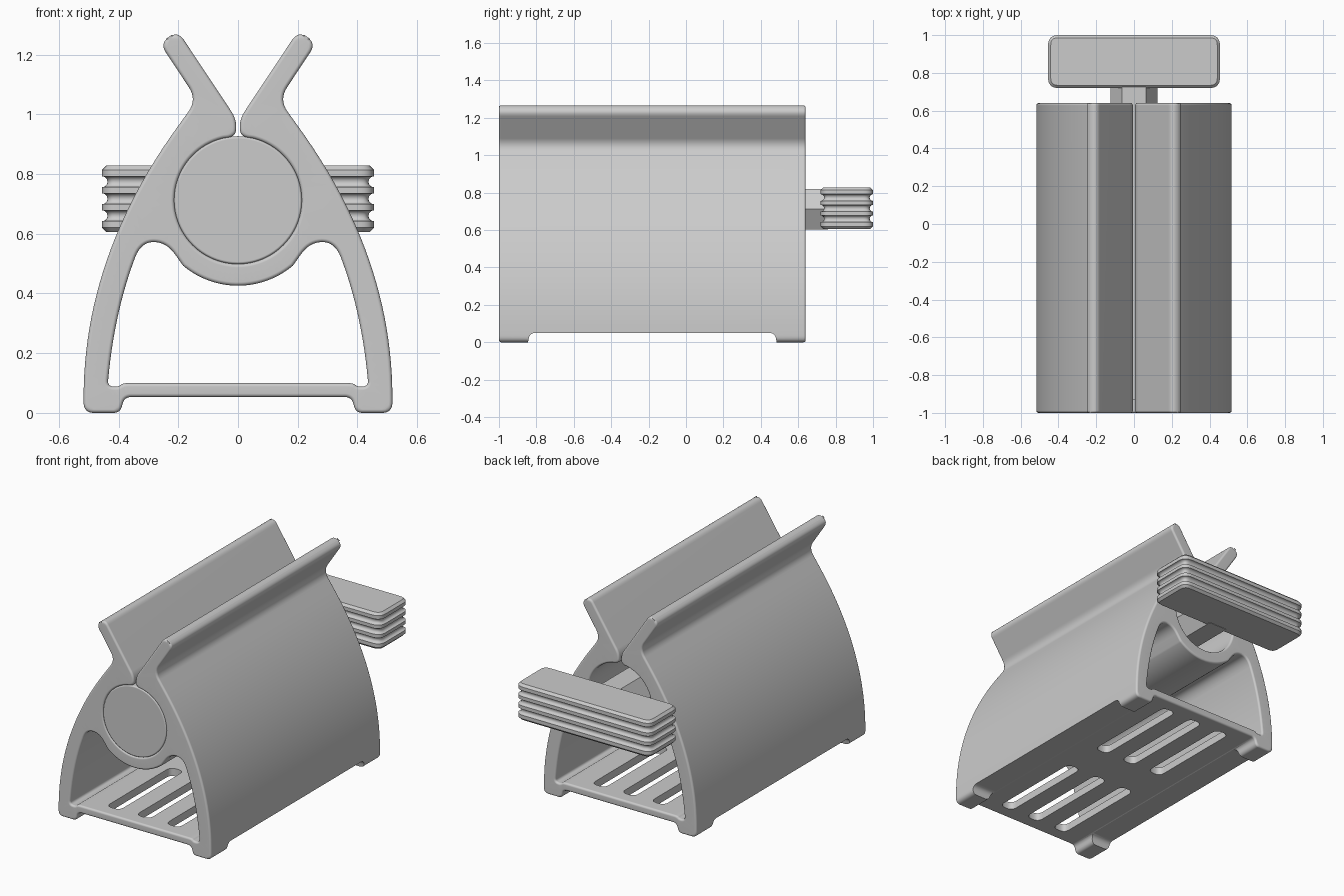
import bpy, bmesh, math
from mathutils import Vector

if "Cube" in bpy.data.objects:
    bpy.data.objects.remove(bpy.data.objects["Cube"])


def rounded(corners, closed=True):
    """Turn (x, y, tangent_in, tangent_out) corners into a smooth 2D path."""
    pts, n = [], len(corners)
    for i, (x, y, a, b) in enumerate(corners):
        p = Vector((x, y))
        if a == 0:
            pts.append(p)
            continue
        prev = Vector(corners[i - 1][:2])
        nxt = Vector(corners[(i + 1) % n][:2])
        s, e = p + (prev - p).normalized() * a, p + (nxt - p).normalized() * b
        steps = 24 if a + b > 0.2 else 8
        for k in range(steps + 1):
            t = k / steps
            pts.append(s * (1 - t) ** 2 + p * 2 * t * (1 - t) + e * t * t)
    clean = [p for i, p in enumerate(pts) if (p - pts[i - 1]).length > 1e-4]
    return clean


def inset(loop, d):
    """Move a closed 2D loop inward by d (outward when d is negative)."""
    n = len(loop)
    area = sum(loop[i - 1].cross(loop[i]) for i in range(n))
    sign = 1 if area > 0 else -1
    out = []
    for i in range(n):
        t1 = (loop[i] - loop[i - 1]).normalized()
        t2 = (loop[(i + 1) % n] - loop[i]).normalized()
        t = (t1 + t2).normalized()
        out.append(loop[i] + Vector((-t.y, t.x)) * d * sign)
    return out


def mirror_loop(half):
    return half + [Vector((-p.x, p.y)) for p in reversed(half)]


def add_loft(bm, rings, caps=True):
    vs = [[bm.verts.new(p) for p in r] for r in rings]
    n = len(vs[0])
    for a, b in zip(vs, vs[1:]):
        for i in range(n):
            j = (i + 1) % n
            bm.faces.new((a[i], a[j], b[j], b[i]))
    if caps:
        bm.faces.new(vs[0])
        bm.faces.new(vs[-1])
    return vs


def finish(bm, name):
    bmesh.ops.recalc_face_normals(bm, faces=bm.faces[:])
    me = bpy.data.meshes.new(name)
    bm.to_mesh(me)
    bm.free()
    ob = bpy.data.objects.new(name, me)
    bpy.context.collection.objects.link(ob)
    return ob


def activate(ob):
    bpy.ops.object.select_all(action='DESELECT')
    ob.select_set(True)
    bpy.context.view_layer.objects.active = ob


def smooth(ob, angle=35):
    activate(ob)
    bpy.ops.object.shade_smooth_by_angle(angle=math.radians(angle))
    mod = ob.modifiers.new("weighted", 'WEIGHTED_NORMAL')
    mod.keep_sharp = True


def xz(loop, y):
    return [Vector((p.x, y, p.y)) for p in loop]


def xy(loop, z):
    return [Vector((p.x, p.y, z)) for p in loop]


def arc(r, a0, a1, n, zc):
    """Arc corners measured in degrees from straight down."""
    out = []
    for k in range(n + 1):
        a = math.radians(a0 + (a1 - a0) * k / n)
        out.append((r * math.sin(a), zc - r * math.cos(a), 0, 0))
    return out


# Body: outer outline (bore, lip, arm, curved side, foot), right half
ZC = 0.712
outer_half = rounded(arc(0.213, 2, 166, 41, ZC) + [
    (0.006, 0.925, 0.03, 0.028), (0.006, 0.985, 0.028, 0.03),
    (0.2015, 1.2795, 0.037, 0.037), (0.262, 1.2375, 0.037, 0.037),
    (0.137, 1.049, 0.05, 0.05), (0.517, 0.52, 0.53, 0.47),
    (0.517, 0.0, 0.035, 0.035), (0.395, 0.0, 0.022, 0.022),
    (0.38, 0.053, 0.022, 0.022), (0.1, 0.053, 0, 0)])
outer = mirror_loop(outer_half)

# Body: window under the bore, right half
window_half = rounded([
    (0.1, 0.10, 0, 0), (0.385, 0.10, 0.025, 0.008), (0.40, 0.088, 0.008, 0.01),
    (0.437, 0.088, 0.022, 0.022), (0.4125, 0.34, 0.22, 0.19),
    (0.325, 0.572, 0.055, 0.042), (0.24, 0.572, 0.042, 0.05)]
    + arc(0.286, 40, 2, 18, ZC))
window = mirror_loop(window_half)

Y0, Y1, B = -1.0, 0.64, 0.012
levels = []
for k in range(5):
    a = math.radians(22.5 * k)
    levels.append((B * (1 - math.sin(a)), B * (1 - math.cos(a))))
# levels: (inset, depth) from side wall surface to end cap
ends = [(Y0 + B * (1 - math.sin(math.radians(22.5 * k))),
         B * (1 - math.cos(math.radians(22.5 * k)))) for k in range(4, -1, -1)]
ends += [(Y1 + Y0 - y, d) for y, d in reversed(ends)]
bm = bmesh.new()
lofts = [add_loft(bm, [xz(inset(loop, d * s), y) for y, d in ends], False)
         for loop, s in ((outer, 1), (window, -1))]
for e, ny in ((0, -1), (-1, 1)):
    edges = []
    for vs in lofts:
        ring = vs[e]
        edges += [bm.edges.get((ring[i - 1], ring[i])) for i in range(len(ring))]
    bmesh.ops.triangle_fill(bm, edges=edges, use_beauty=True, normal=(0, ny, 0))
body = finish(bm, "clamp_body")

# Cutter that leaves four feet at the corners
foot_gap = rounded([(-0.855, -0.05, 0, 0), (-0.835, 0.05, 0.03, 0.03),
                    (0.475, 0.05, 0.03, 0.03), (0.495, -0.05, 0, 0)])
bm = bmesh.new()
add_loft(bm, [[Vector((x, p.x, p.y)) for p in foot_gap] for x in (-0.6, 0.6)])
foot_cutter = finish(bm, "foot_cutter")

# Cutter for the six drain slots in the base
bm = bmesh.new()
for cx in (-0.2, 0, 0.2):
    for cy in (-0.61, 0.25):
        w, h, r = 0.045, 0.31, 0.04
        slot = rounded([(cx - w, cy - h, r, r), (cx + w, cy - h, r, r),
                        (cx + w, cy + h, r, r), (cx - w, cy + h, r, r)])
        add_loft(bm, [xy(slot, 0.01), xy(slot, 0.16)])
slot_cutter = finish(bm, "slot_cutter")

for cutter in (foot_cutter, slot_cutter):
    cutter.hide_render = True
    mod = body.modifiers.new("cut", 'BOOLEAN')
    mod.operation, mod.solver, mod.object = 'DIFFERENCE', 'EXACT', cutter
    activate(body)
    bpy.ops.object.modifier_apply(modifier=mod.name)
    bpy.data.objects.remove(cutter)
smooth(body)


# Round end plug and hexagonal shaft of the key
def ngon(r, n):
    return [Vector((r * math.cos(math.tau * k / n), ZC + r * math.sin(math.tau * k / n)))
            for k in range(n)]


bm = bmesh.new()
add_loft(bm, [xz(ngon(r, 72), y) for r, y in
              ((0.206, -1.0), (0.212, -0.996), (0.2145, -0.99), (0.2145, -0.93))])
smooth(finish(bm, "key_end_plug"))

bm = bmesh.new()
add_loft(bm, [xz(ngon(0.125, 6), y) for y in (-0.95, 0.76)])
finish(bm, "key_shaft")

# Grooved handle of the key
HX, R, ZH = 0.455, 0.055, 0.717
plan = rounded([(-HX, 0.72, R, R), (HX, 0.72, R, R), (HX, 1.0, R, R), (-HX, 1.0, R, R)])
profile = [(ZH - 0.111, 0.014), (ZH - 0.097, 0.0)]
for c in (ZH - 0.057, ZH, ZH + 0.057):
    for k in range(9):
        a = math.pi * k / 8
        profile.append((c - 0.018 * math.cos(a), 0.018 * math.sin(a)))
profile += [(ZH + 0.097, 0.0), (ZH + 0.111, 0.014)]
bm = bmesh.new()
add_loft(bm, [xy(inset(plan, d), z) for z, d in profile])
smooth(finish(bm, "key_handle"))
